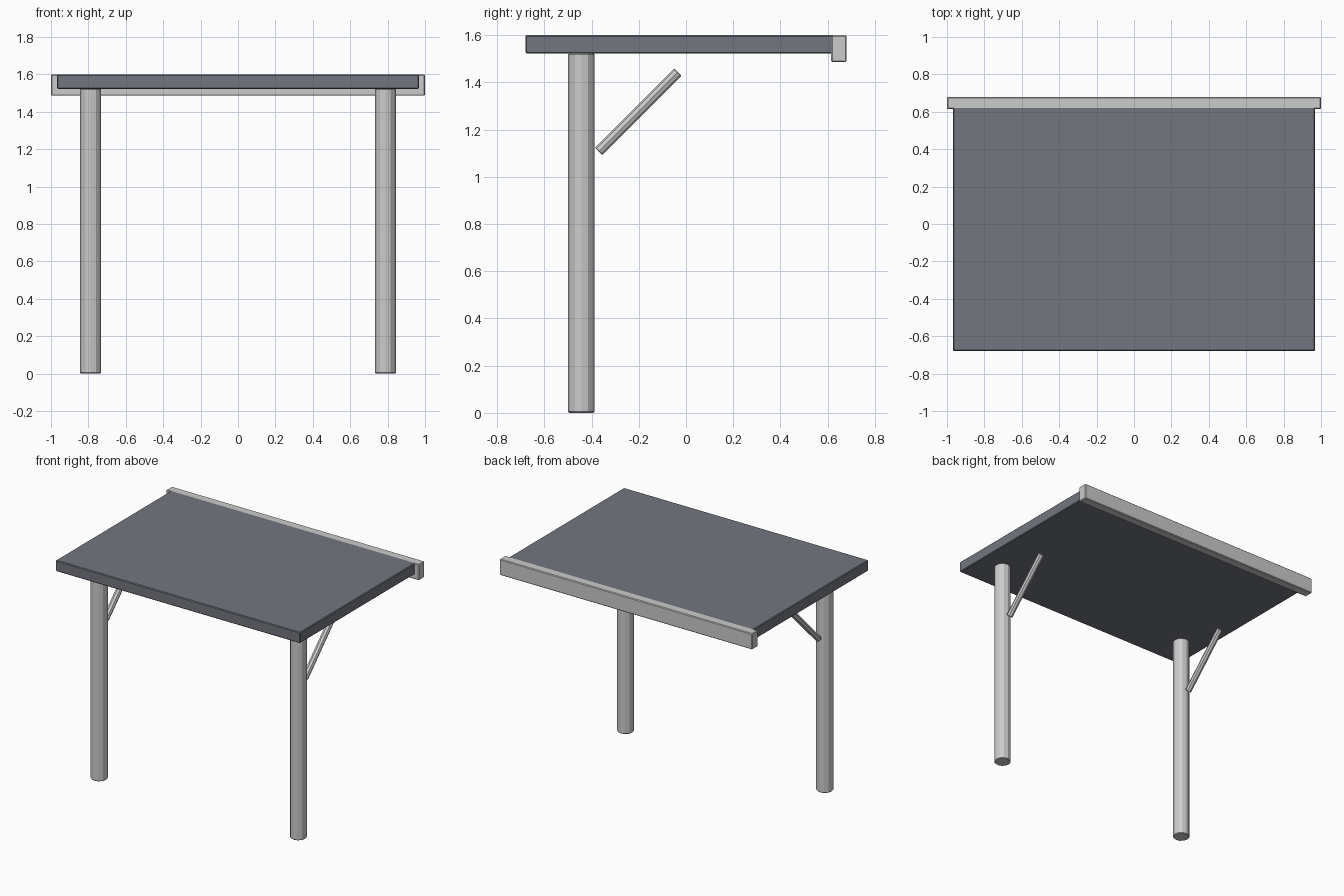
import bpy
from mathutils import Vector

if "Cube" in bpy.data.objects:
    bpy.data.objects.remove(bpy.data.objects["Cube"])


def soften(obj, width):
    mod = obj.modifiers.new("edge_bevel", 'BEVEL')
    mod.width = width
    mod.segments = 1
    mod.limit_method = 'ANGLE'
    mod.angle_limit = 1.0


def box(name, lo, hi, bevel):
    lo, hi = Vector(lo), Vector(hi)
    bpy.ops.mesh.primitive_cube_add(size=1, location=(lo + hi) / 2)
    obj = bpy.context.object
    obj.name = name
    obj.scale = hi - lo
    bpy.ops.object.transform_apply(location=False, rotation=False, scale=True)
    soften(obj, bevel)
    return obj


def rod(name, a, b, radius, sides, bevel):
    a, b = Vector(a), Vector(b)
    bpy.ops.mesh.primitive_cylinder_add(vertices=sides, radius=radius,
                                        depth=(b - a).length, location=(a + b) / 2)
    obj = bpy.context.object
    obj.name = name
    obj.rotation_euler = (b - a).to_track_quat('Z', 'Y').to_euler()
    soften(obj, bevel)
    return obj


slate = bpy.data.materials.new("slate")
slate.diffuse_color = (0.17, 0.18, 0.21, 1)
slate.use_nodes = True
slate.node_tree.nodes["Principled BSDF"].inputs["Base Color"].default_value = slate.diffuse_color

# Flat roof panel
roof = box("roof_panel", (-0.967, -0.68, 1.522), (0.967, 0.625, 1.6), 0.005)
roof.data.materials.append(slate)

# Rear edge beam
box("rear_beam", (-1, 0.615, 1.486), (1, 0.68, 1.6), 0.005)

# Posts with diagonal braces on both sides
for side, x in (("left", -0.788), ("right", 0.788)):
    rod(side + "_post", (x, -0.443, 0), (x, -0.443, 1.523), 0.056, 12, 0.005)
    rod(side + "_brace", (x, -0.37, 1.107), (x, -0.035, 1.443), 0.022, 8, 0.003)
